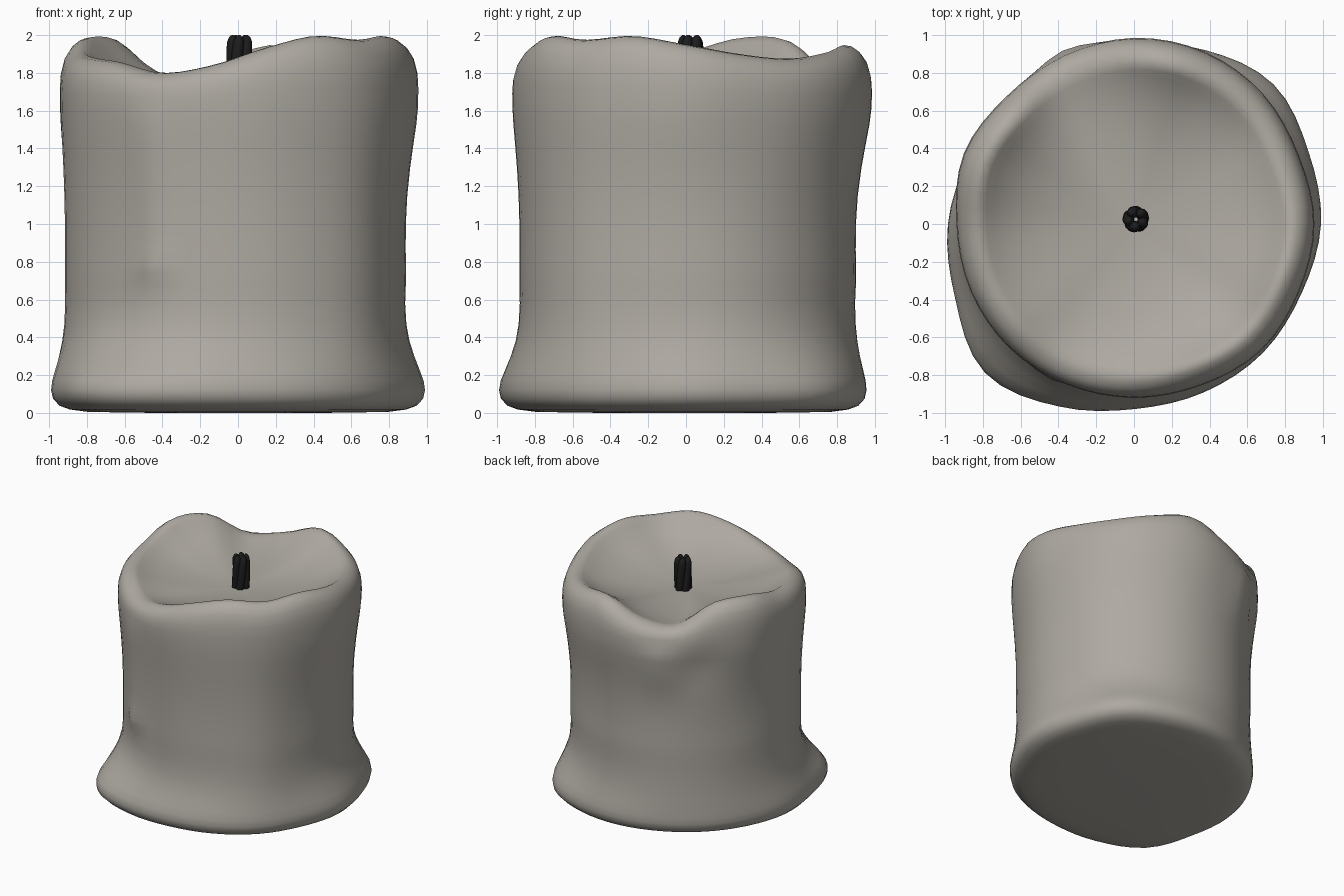
import bpy, math

if "Cube" in bpy.data.objects:
    bpy.data.objects.remove(bpy.data.objects["Cube"])

SEG = 64
FLOOR = 1.725         # height of the melted pool


def material(name, rgb):
    m = bpy.data.materials.new(name)
    m.diffuse_color = (*rgb, 1)
    m.use_nodes = True
    m.node_tree.nodes["Principled BSDF"].inputs["Base Color"].default_value = m.diffuse_color
    return m


def around(table, a):
    """Smooth cyclic (Catmull-Rom) lookup of a table spread evenly over 360 degrees."""
    n = len(table)
    t = (a / math.tau) % 1 * n
    i = int(t)
    f = t - i
    p0, p1, p2, p3 = (table[(i + k) % n] for k in (-1, 0, 1, 2))
    return p1 + 0.5 * f * (p2 - p0 + f * (2*p0 - 5*p1 + 4*p2 - p3 + f * (3*(p1 - p2) + p3 - p0)))


def loft(name, rings, mat):
    """Skin a list of equal rings and cap both ends."""
    n = len(rings[0])
    verts = [p for r in rings for p in r]
    faces = [(k*n + i, k*n + (i+1) % n, (k+1)*n + (i+1) % n, (k+1)*n + i)
             for k in range(len(rings) - 1) for i in range(n)]
    faces.append(tuple(reversed(range(n))))
    faces.append(tuple(range(len(verts) - n, len(verts))))
    me = bpy.data.meshes.new(name)
    me.from_pydata(verts, [], faces)
    me.materials.append(mat)
    me.shade_smooth()
    ob = bpy.data.objects.new(name, me)
    bpy.context.collection.objects.link(ob)
    return ob


# Radii every 22.5 degrees from +x: swollen top, foot; crest heights every 20 degrees
TOP = [.955, .945, .97, .985, .985, .965, .955, .975, .94, .935, .93, .92, .92, .925, .95, .945]
MID = [.885, .89, .895, .90, .895, .90, .90, .905, .915, .90, .885, .885, .88, .89, .915, .89]
FOOT = [.99, 1.0, 1.045, .995, .95, .92, .92, .94, .985, 1.025, 1.115, 1.045, .98, .965, .965, .96]
CREST = [1.95, 1.90, 1.875, 1.905, 1.945, 1.83, 1.795, 1.97, 1.985, 1.91, 1.88, 1.855,
         1.80, 1.84, 1.93, 1.995, 1.975, 1.995]


def bump(a, z, deg, width, z0, z1, amp):
    """Soft vertical drip running from z0 to z1."""
    d = (math.degrees(a) - deg + 180) % 360 - 180
    dz = max(z0 - z, 0, z - z1)
    return amp * math.exp(-(d / width)**2 - (dz / .07)**2)


def drips(a, z):
    return (bump(a, z, 240, 5, .80, 1.55, .018) + bump(a, z, 240, 5, .74, .78, .02)
            + bump(a, z, 112, 9, 1.35, 1.65, .03) - bump(a, z, 132, 8, 1.38, 1.5, .02))


def ring(fn):
    """fn(angle) -> (radius, height)"""
    out = []
    for i in range(SEG):
        a = math.tau * i / SEG
        r, z = fn(a)
        out.append((r * math.cos(a), r * math.sin(a), z))
    return out


# --- wax body: underside, flared foot, waist, swollen shoulder, rim, pool
rings = [ring(lambda a, k=k, z=z: (around(FOOT, a) * k, z))
         for k, z in ((.45, 0), (.80, .005), (.90, .018), (.955, .038), (.99, .075))]

for z, foot, top in ((.12, 1, 0), (.17, .93, 0), (.23, .72, 0), (.30, .46, 0), (.38, .22, 0),
                     (.47, .06, 0), (.58, 0, 0), (.68, 0, .05), (.74, 0, .06), (.79, 0, .06),
                     (.86, 0, .04), (1.0, 0, .05), (1.15, 0, .16), (1.3, 0, .38),
                     (1.42, 0, .62), (1.53, 0, .85), (1.61, 0, .96)):
    def wall(a, z=z, foot=foot, top=top):
        m = around(MID, a)
        return (m + foot * (around(FOOT, a) - m) + top * (around(TOP, a) - m) + drips(a, z), z)
    rings.append(ring(wall))

# rim: share of the top radius, and share of the crest height above 1.61
for k, f in ((1.0, .30), (.995, .55), (.975, .77), (.945, .90), (.905, .98), (.865, 1.0)):
    rings.append(ring(lambda a, k=k, f=f: (around(TOP, a) * k + drips(a, 1.7) * f * .4 * (k > .9),
                                           1.61 + (around(CREST, a) - 1.61) * f)))
# pool: slopes gently from the crest down to the floor
for k, f in ((.83, .90), (.79, .77), (.73, .60), (.64, .41), (.52, .24), (.38, .11), (.2, .02), (.06, 0)):
    rings.append(ring(lambda a, k=k, f=f: (around(TOP, a) * k,
                                           FLOOR + (around(CREST, a) - FLOOR) * f)))
wax = loft("wax_body", rings, material("warm_grey_wax", (.425, .40, .36)))

# --- wick: five twisted strands with rounded tips
black = material("charred_wick", (.012, .012, .012))
for s in range(5):
    strand = []
    for z, rad in ((1.68, .030), (1.74, .030), (1.80, .031), (1.87, .031), (1.93, .031),
                   (1.965, .028), (1.988, .019), (2.0, .006)):
        t = math.tau * s / 5 + (z - 1.66) * 2.6
        cx, cy = .01 + .040 * math.cos(t), .025 + .040 * math.sin(t)
        strand.append([(cx + rad * math.cos(math.tau * i / 12),
                        cy + rad * math.sin(math.tau * i / 12), z) for i in range(12)])
    loft(f"wick_strand_{s + 1}", strand, black)
